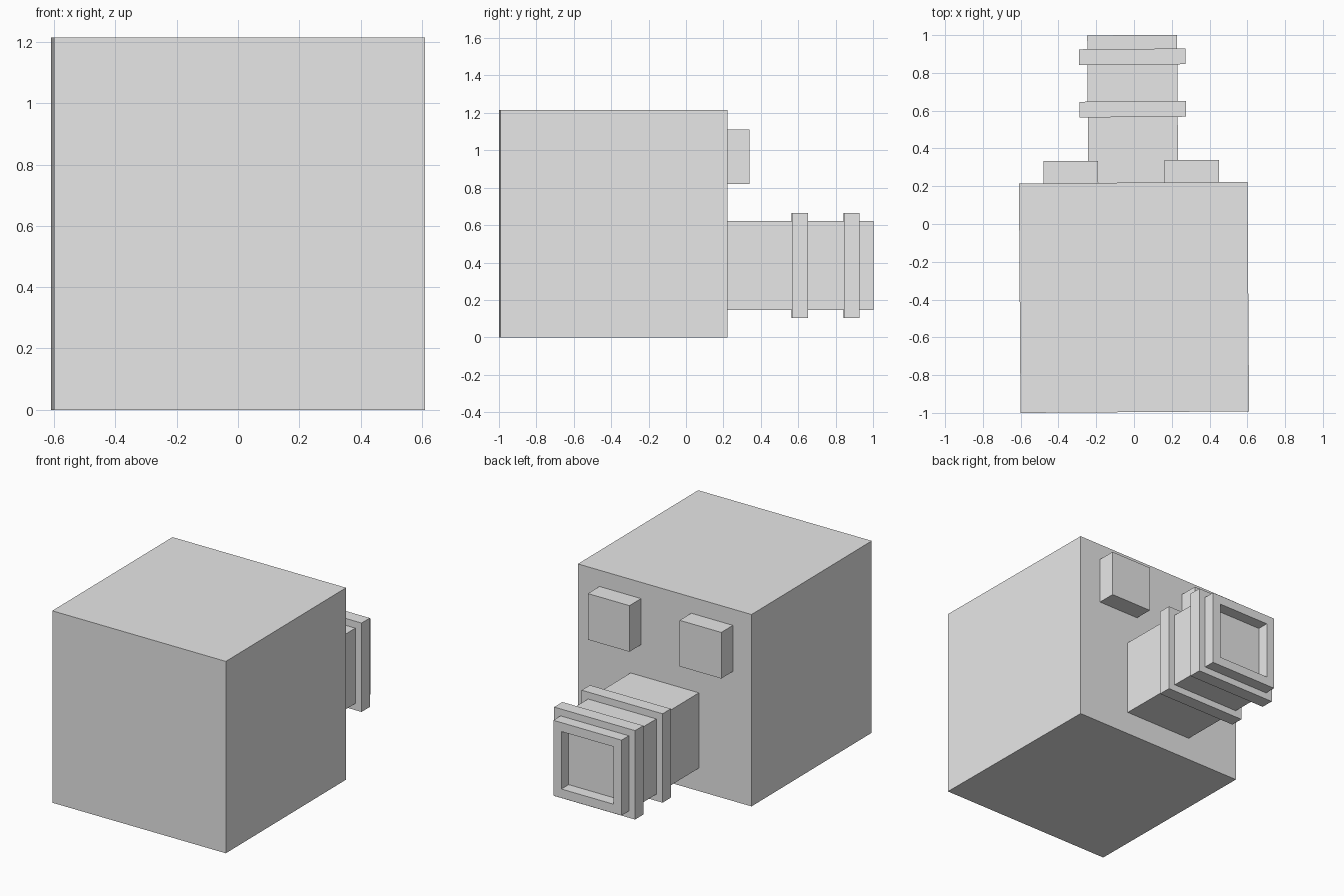
import bpy, bmesh, math
from mathutils import Matrix, Vector

cube = bpy.data.objects.get("Cube")
if cube:
    bpy.data.objects.remove(cube)

# Single grey material
grey = bpy.data.materials.new("light grey")
grey.use_nodes = True
grey.diffuse_color = (0.8, 0.8, 0.8, 1)
grey.node_tree.nodes["Principled BSDF"].inputs["Base Color"].default_value = (0.8, 0.8, 0.8, 1)

# Everything is turned very slightly about the head's vertical axis
PIVOT = Vector((0, -0.39, 0))
TURN = Matrix.Translation(PIVOT) @ Matrix.Rotation(math.radians(0.4), 4, "Z") @ Matrix.Translation(-PIVOT)


def box(name, low, high, inset=0, depth=0):
    """Box between two corners, with an optional square recess in its back face."""
    low, high = Vector(low), Vector(high)
    bm = bmesh.new()
    bmesh.ops.create_cube(bm, size=1)
    bm.transform(Matrix.Translation((low + high) / 2) @ Matrix.Diagonal((high - low).to_4d()))
    bm.normal_update()
    if inset:
        back = max(bm.faces, key=lambda f: f.calc_center_median().y)
        bmesh.ops.inset_region(bm, faces=[back], thickness=inset)
        # Extrude the inner face inwards to make the recess
        inner = bmesh.ops.extrude_discrete_faces(bm, faces=[back])["faces"]
        bmesh.ops.translate(bm, verts=inner[0].verts, vec=(0, -depth, 0))
    bmesh.ops.recalc_face_normals(bm, faces=bm.faces)
    bm.transform(TURN)
    mesh = bpy.data.meshes.new(name)
    bm.to_mesh(mesh)
    bm.free()
    mesh.materials.append(grey)
    obj = bpy.data.objects.new(name, mesh)
    bpy.context.collection.objects.link(obj)
    return obj


# Main block
box("main_block", (-0.605, -0.996, 0), (0.605, 0.219, 1.215))

# Square neck with a recessed end
box("neck", (-0.238, 0.21, 0.145), (0.238, 1.0, 0.622), inset=0.08, depth=0.075)

# Two collars around the neck
for name, y in (("inner_collar", 0.566), ("outer_collar", 0.844)):
    box(name, (-0.282, y, 0.103), (0.282, y + 0.083, 0.666))

# Pair of raised pads
for name, x in (("right_pad", -0.33), ("left_pad", 0.31)):
    box(name, (x - 0.145, 0.21, 0.82), (x + 0.145, 0.336, 1.112))
